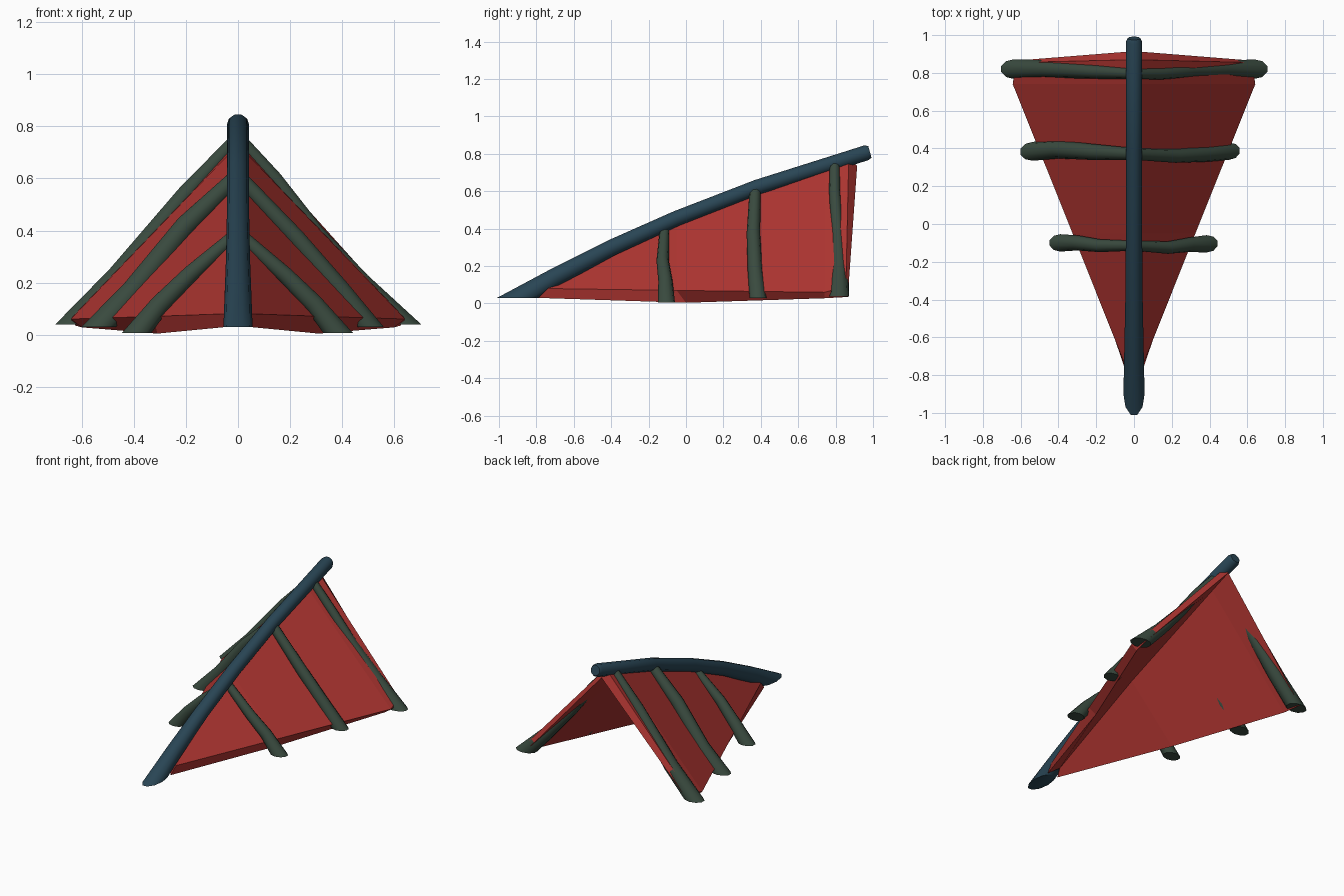
import bpy, bmesh, math
from mathutils import Vector

if "Cube" in bpy.data.objects:
    bpy.data.objects.remove(bpy.data.objects["Cube"])


def material(name, rgb):
    m = bpy.data.materials.new(name)
    m.diffuse_color = (*rgb, 1)
    m.use_nodes = True
    m.node_tree.nodes["Principled BSDF"].inputs["Base Color"].default_value = m.diffuse_color
    return m


RED = material("red_hide", (0.42, 0.035, 0.03))
BLUE = material("blue_wood", (0.022, 0.06, 0.09))
GREEN = material("green_wood", (0.042, 0.07, 0.05))


def finish(name, bm, mat, smooth):
    bmesh.ops.recalc_face_normals(bm, faces=bm.faces)
    me = bpy.data.meshes.new(name)
    bm.to_mesh(me)
    bm.free()
    me.materials.append(mat)
    ob = bpy.data.objects.new(name, me)
    bpy.context.collection.objects.link(ob)
    if smooth:
        bpy.ops.object.select_all(action='DESELECT')
        ob.select_set(True)
        bpy.context.view_layer.objects.active = ob
        bpy.ops.object.shade_smooth_by_angle(angle=math.radians(40))
    return ob


def log(name, path, mat, side_axis, sides=10, cut=0):
    """Tapered log along (x, y, z, radius) points; ring number `cut` is sawn level."""
    bm = bmesh.new()
    pts = [Vector(p[:3]) for p in path]
    rings = []
    for i, p in enumerate(path):
        t = (pts[min(i + 1, len(pts) - 1)] - pts[max(i - 1, 0)]).normalized()
        u = (side_axis - t * side_axis.dot(t)).normalized()
        v = t.cross(u)
        ring = []
        for k in range(sides):
            a = 2 * math.pi * k / sides
            co = pts[i] + (u * math.cos(a) + v * math.sin(a)) * p[3]
            if i == cut:
                co -= t * ((co.z - pts[i].z) / t.z)
            ring.append(bm.verts.new(co))
        rings.append(ring)
    for a, b in zip(rings, rings[1:]):
        for k in range(sides):
            n = (k + 1) % sides
            bm.faces.new((a[k], a[n], b[n], b[k]))
    bm.faces.new(rings[0])
    bm.faces.new(rings[-1])
    return finish(name, bm, mat, True)


# Sloping ridge pole, its foot sawn level
log("ridge_pole",
    [(0, -0.90, 0.03, 0.056), (0, -0.70, 0.14, 0.052), (0, -0.40, 0.297, 0.046),
     (0, -0.05, 0.455, 0.043), (0, 0.38, 0.622, 0.042), (0, 0.965, 0.806, 0.043),
     (0, 0.983, 0.811, 0.034)],
    BLUE, Vector((1, 0, 0)))

# Hide panels: (ridge, foot) pairs for the outer and inner skins
OUTER = [((0, -0.72, 0.10), (0.05, -0.74, 0.08)),
         ((0, -0.05, 0.42), (0.325, -0.05, 0.07)),
         ((0, 0.74, 0.73), (0.642, 0.74, 0.06)),
         ((0, 0.87, 0.78), (0.62, 0.855, 0.09))]
INNER = [((0, -0.72, 0.05), (0.04, -0.79, 0.03)),
         ((0, -0.02, 0.37), (0.31, 0.0, 0.004)),
         ((0, 0.76, 0.675), (0.60, 0.74, 0.028)),
         ((0, 0.915, 0.735), (0.625, 0.865, 0.035))]
for side, s in (("left", -1), ("right", 1)):
    bm = bmesh.new()
    o, n = ([[bm.verts.new((s * x, y, z)) for x, y, z in pair] for pair in skin]
            for skin in (OUTER, INNER))
    for i in range(3):
        for g in (o, n):
            bm.faces.new((g[i][0], g[i + 1][0], g[i + 1][1], g[i][1]))
        for e in (0, 1):
            bm.faces.new((o[i][e], o[i + 1][e], n[i + 1][e], n[i][e]))
    for i in (0, 3):
        bm.faces.new((o[i][0], o[i][1], n[i][1], n[i][0]))
    finish(side + "_hide_panel", bm, RED, False)

# Rib poles from foot to ridge, feet sawn level on the ground
RIBS = {
    "left_front_rib": [(-0.39, -0.10, 0.006, 0.046), (-0.30, -0.10, 0.115, 0.04),
                       (-0.18, -0.115, 0.235, 0.034), (0, -0.115, 0.39, 0.026)],
    "right_front_rib": [(0.385, -0.105, 0.006, 0.046), (0.29, -0.11, 0.12, 0.038),
                        (0.18, -0.125, 0.23, 0.033), (0, -0.115, 0.39, 0.026)],
    "left_middle_rib": [(-0.535, 0.385, 0.03, 0.05), (-0.40, 0.395, 0.17, 0.048),
                        (-0.20, 0.38, 0.42, 0.042), (0, 0.37, 0.61, 0.032)],
    "right_middle_rib": [(0.505, 0.385, 0.03, 0.045), (0.39, 0.37, 0.175, 0.04),
                         (0.22, 0.36, 0.375, 0.036), (0, 0.37, 0.61, 0.03)],
    "left_rear_rib": [(-0.635, 0.82, 0.038, 0.052), (-0.46, 0.82, 0.222, 0.047),
                      (-0.20, 0.805, 0.54, 0.036), (0, 0.795, 0.755, 0.027)],
    "right_rear_rib": [(0.635, 0.82, 0.038, 0.052), (0.47, 0.82, 0.20, 0.042),
                       (0.30, 0.81, 0.39, 0.034), (0.14, 0.795, 0.60, 0.03),
                       (0, 0.795, 0.755, 0.027)],
}
for name, path in RIBS.items():
    log(name, path, GREEN, Vector((0, 1, 0)))
